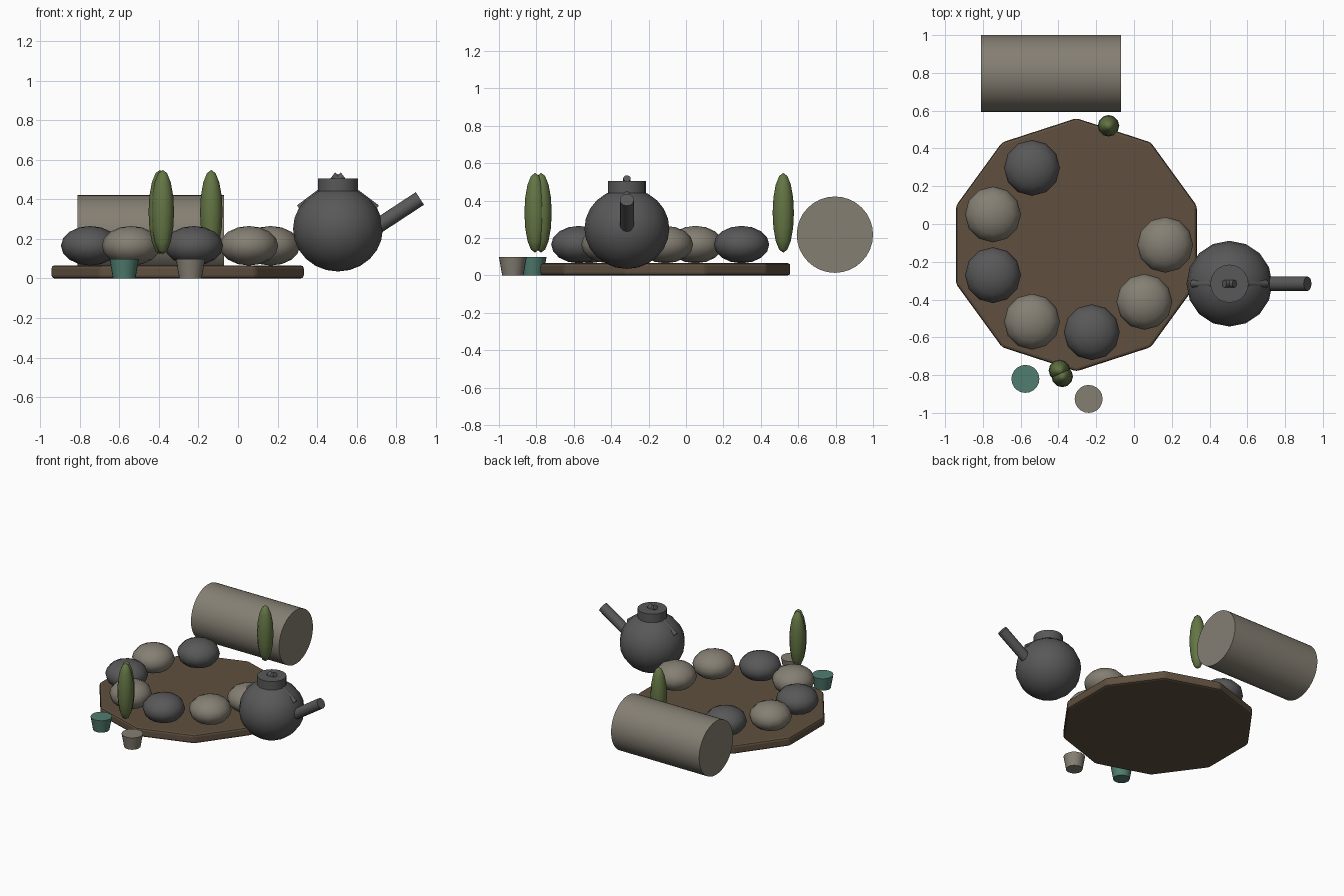
import bpy
import math
from mathutils import Vector

cube = bpy.data.objects.get("Cube")
if cube:
    bpy.data.objects.remove(cube, do_unlink=True)


def material(name, rgb):
    m = bpy.data.materials.new(name)
    m.use_nodes = True
    color = (*rgb, 1.0)
    m.diffuse_color = color
    m.node_tree.nodes["Principled BSDF"].inputs["Base Color"].default_value = color
    return m


TAN = material("warm_stone", (0.235, 0.212, 0.171))
DARK = material("dark_iron", (0.098, 0.098, 0.098))
BROWN = material("brown_wood", (0.115, 0.080, 0.050))
GREEN = material("leaf_green", (0.127, 0.178, 0.058))
TEAL = material("teal_glaze", (0.082, 0.205, 0.160))


def finish(name, mat, angle=40):
    ob = bpy.context.object
    ob.name = name
    ob.data.materials.append(mat)
    if angle:
        bpy.ops.object.transform_apply(location=False, rotation=False, scale=True)
        bpy.ops.object.shade_smooth_by_angle(angle=math.radians(angle))
    return ob


def ellipsoid(name, mat, loc, radius, half_height, segments=12, rings=8):
    bpy.ops.mesh.primitive_uv_sphere_add(segments=segments, ring_count=rings, location=loc)
    bpy.context.object.scale = (radius, radius, half_height)
    return finish(name, mat)


def rod(name, mat, start, end, radius, sides=16):
    a, b = Vector(start), Vector(end)
    bpy.ops.mesh.primitive_cylinder_add(
        vertices=sides, radius=radius, depth=(b - a).length, location=(a + b) / 2,
        rotation=(b - a).to_track_quat('Z', 'Y').to_euler())
    return finish(name, mat)


# Ten-sided tray with chamfered rim
TX, TY = -0.305, -0.11
bpy.ops.mesh.primitive_cylinder_add(vertices=10, radius=0.67, depth=0.066, location=(TX, TY, 0.033))
tray = finish("tray", BROWN, angle=0)
bevel = tray.modifiers.new("rim", 'BEVEL')
bevel.width = 0.015
bevel.segments = 2

# Ring of stones, two of nine places left open
stone_mats = [DARK, TAN, DARK, TAN, DARK, TAN, TAN]
for i, mat in enumerate(stone_mats):
    a = math.radians(120 + 40 * i)
    loc = (TX + 0.47 * math.cos(a), TY + 0.47 * math.sin(a), 0.165)
    ellipsoid(f"stone_{i + 1}", mat, loc, 0.148, 0.1)

# Drum lying on its side
rod("drum", TAN, (-0.81, 0.796, 0.218), (-0.07, 0.796, 0.218), 0.204, 32)

# Slender leaves
for i, (x, y) in enumerate([(-0.135, 0.52), (-0.395, -0.775), (-0.38, -0.807)]):
    ellipsoid(f"leaf_{i + 1}", GREEN, (x, y, 0.335), 0.057, 0.213)

# Tapered cups
for name, mat, x, y in [("teal_cup", TEAL, -0.575, -0.82), ("tan_cup", TAN, -0.24, -0.926)]:
    bpy.ops.mesh.primitive_cone_add(vertices=20, radius1=0.057, radius2=0.074,
                                    depth=0.098, location=(x, y, 0.049))
    finish(name, mat)

# Kettle: body, lid, spout and crossed handle bars
KX, KY = 0.505, -0.316
ellipsoid("kettle_body", DARK, (KX, KY, 0.25), 0.227, 0.215, 16, 12)
rod("kettle_lid", DARK, (KX, KY, 0.438), (KX, KY, 0.505), 0.101, 20)
rod("kettle_spout", DARK, (0.62, KY, 0.208), (0.919, KY, 0.404), 0.038, 12)
for name, s in [("handle_bar_left", 1), ("handle_bar_right", -1)]:
    rod(name, DARK, (KX + 0.195 * s, KY, 0.353), (KX - 0.027 * s, KY, 0.519), 0.02, 12)
